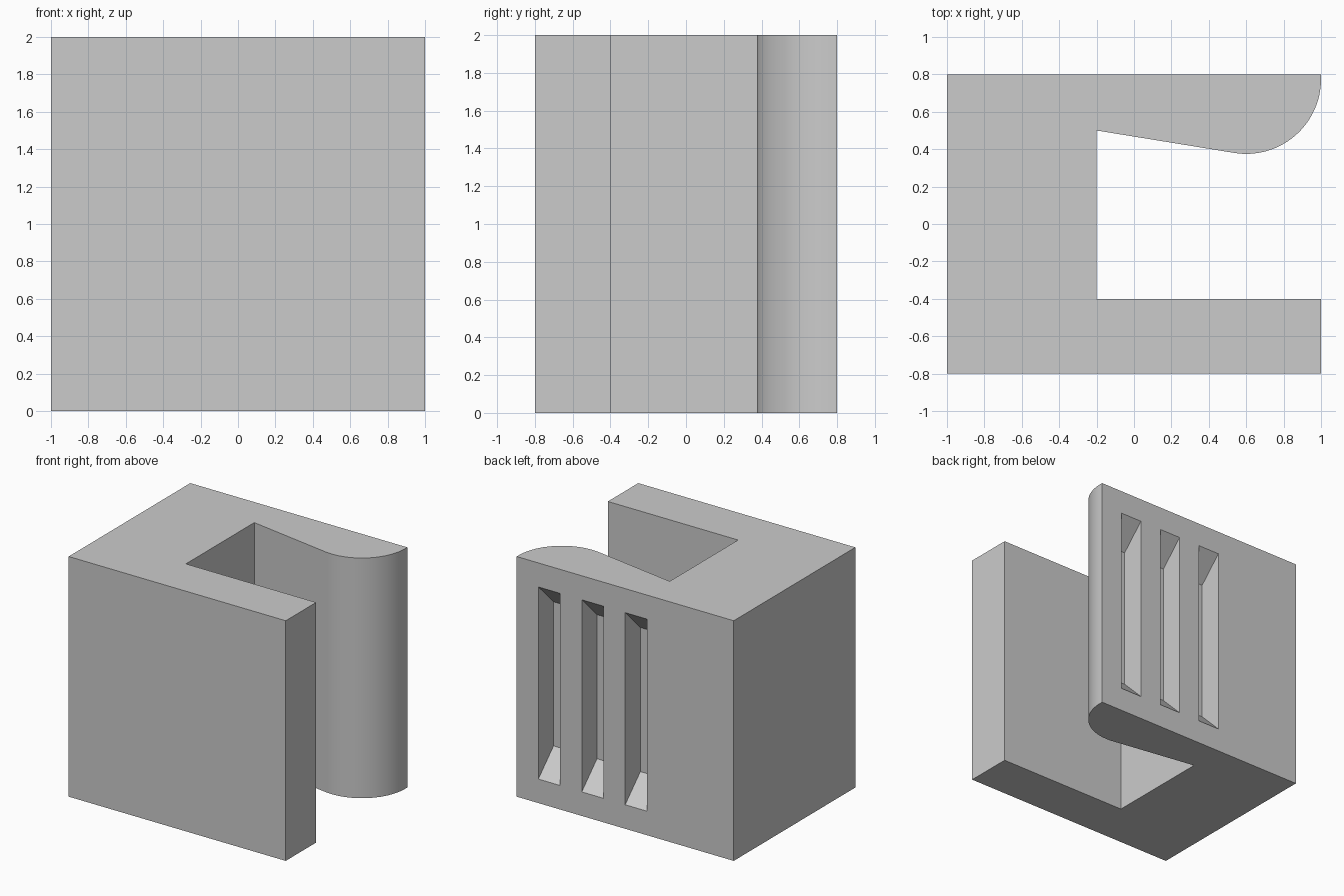
import bpy, bmesh, math
from mathutils import Vector

if "Cube" in bpy.data.objects:
    bpy.data.objects.remove(bpy.data.objects["Cube"], do_unlink=True)

grey = bpy.data.materials.new("plain_grey")
grey.use_nodes = True
colour = (0.6, 0.6, 0.6, 1)
grey.diffuse_color = colour
grey.node_tree.nodes["Principled BSDF"].inputs["Base Color"].default_value = colour


def prism(name, outline, direction):
    """Extrude a flat outline along a direction."""
    bm = bmesh.new()
    face = bm.faces.new([bm.verts.new(p) for p in outline])
    new = bmesh.ops.extrude_face_region(bm, geom=[face])["geom"]
    bmesh.ops.translate(bm, vec=Vector(direction),
                        verts=[v for v in new if isinstance(v, bmesh.types.BMVert)])
    bmesh.ops.recalc_face_normals(bm, faces=bm.faces)
    mesh = bpy.data.meshes.new(name)
    bm.to_mesh(mesh)
    bm.free()
    obj = bpy.data.objects.new(name, mesh)
    bpy.context.collection.objects.link(obj)
    mesh.materials.append(grey)
    return obj


# Clip body: a C-shaped profile whose back arm ends in a rounded nose
radius, cx, cy = 0.4, 0.6, 0.775
start, steps = math.radians(-99.3), 32
nose = [(cx + radius * math.cos(start * (1 - i / steps)),
         cy + radius * math.sin(start * (1 - i / steps))) for i in range(steps + 1)]
profile = [(-1, 0.8), (-1, -0.8), (1, -0.8), (1, -0.4), (-0.2, -0.4), (-0.2, 0.5)]
profile += nose + [(1, 0.8)]
body = prism("clip_body", [(x, y, 0) for x, y in profile], (0, 0, 2))

# Three slots with sloped ends, cut into the back face
slot = [(0.85, 0.15), (0.85, 1.85), (0.6, 1.6), (0.6, 0.4)]
for i in range(3):
    x = -0.2 + 0.4 * i
    cutter = prism(f"slot_cutter_{i + 1}", [(x, y, z) for y, z in slot], (0.2, 0, 0))
    cutter.hide_render = True
    cut = body.modifiers.new(f"slot_{i + 1}", 'BOOLEAN')
    cut.object = cutter
    cut.operation = 'DIFFERENCE'
    cut.solver = 'EXACT'

# Bake the cuts, then discard the cutters
bpy.context.view_layer.objects.active = body
body.select_set(True)
for mod in list(body.modifiers):
    cutter = mod.object
    bpy.ops.object.modifier_apply(modifier=mod.name)
    bpy.data.objects.remove(cutter, do_unlink=True)

bpy.ops.object.shade_smooth_by_angle(angle=math.radians(30))
